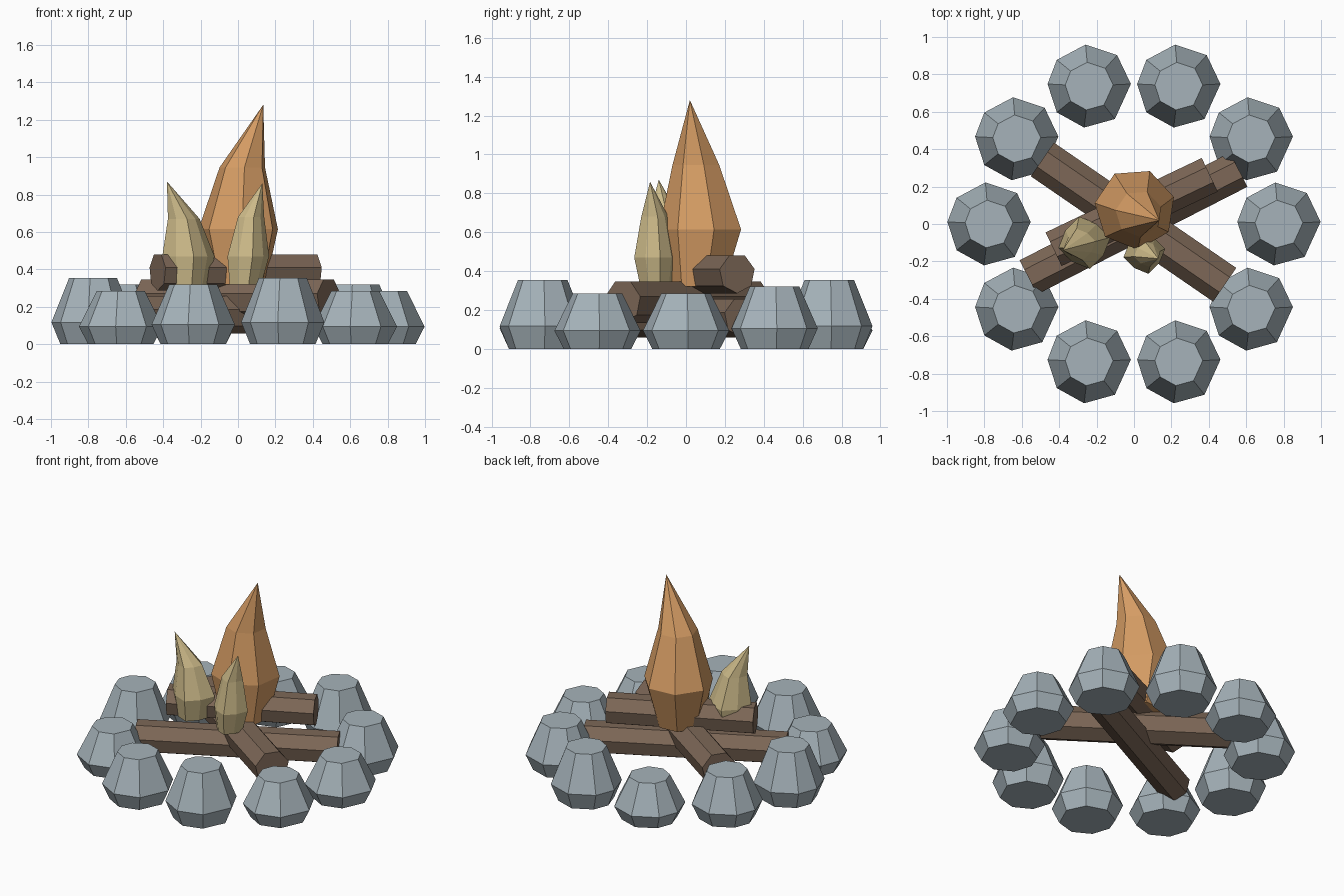
import bpy, bmesh, math
from mathutils import Vector

if "Cube" in bpy.data.objects:
    bpy.data.objects.remove(bpy.data.objects["Cube"])


def material(name, rgb):
    m = bpy.data.materials.new(name)
    m.diffuse_color = (*rgb, 1)
    m.use_nodes = True
    m.node_tree.nodes["Principled BSDF"].inputs["Base Color"].default_value = m.diffuse_color
    return m


STONE = material("grey stone", (0.38, 0.45, 0.49))
WOOD = material("brown wood", (0.205, 0.137, 0.095))
ORANGE = material("orange flame", (0.68, 0.34, 0.13))
YELLOW = material("pale yellow flame", (0.63, 0.51, 0.26))


def loft(name, rings, mat, tip=None):
    """Skin a stack of point rings; close the top with a cap or a tip."""
    bm = bmesh.new()
    vr = [[bm.verts.new(p) for p in ring] for ring in rings]
    n = len(vr[0])
    for a, b in zip(vr, vr[1:]):
        for i in range(n):
            j = (i + 1) % n
            bm.faces.new((a[i], a[j], b[j], b[i]))
    bm.faces.new(vr[0][::-1])
    if tip:
        t = bm.verts.new(tip)
        for i in range(n):
            bm.faces.new((vr[-1][i], vr[-1][(i + 1) % n], t))
    else:
        bm.faces.new(vr[-1])
    bmesh.ops.recalc_face_normals(bm, faces=bm.faces)
    me = bpy.data.meshes.new(name)
    bm.to_mesh(me)
    bm.free()
    me.materials.append(mat)
    ob = bpy.data.objects.new(name, me)
    bpy.context.collection.objects.link(ob)
    return ob


# Ring of ten faceted stones, three repeating heights
STONE_ANGLES = [math.radians(a) for a in (3, 48, 95, 141, 177, 219, 263, 308)]
for k in range(10):
    a = math.radians(36 * k)
    cx, cy = 0.775 * math.cos(a), 0.775 * math.sin(a)
    h = (0.285, 0.32, 0.355)[k % 3]
    rings = [[(cx + r * math.cos(t), cy + r * math.sin(t), h * z) for t in STONE_ANGLES]
             for r, z in ((0.175, 0), (0.223, 0.33), (0.128, 1))]
    loft(f"stone_{k + 1}", rings, STONE)


# Stacked crossing logs
def log(name, start, end, z, r, sides=7):
    p, q = Vector((*start, z)), Vector((*end, z))
    d = (q - p).normalized()
    side, up = d.cross(Vector((0, 0, 1))), Vector((0, 0, 1))
    ts = [2 * math.pi * (i + 0.25) / sides for i in range(sides)]
    loft(name, [[c + r * (math.cos(t) * side + math.sin(t) * up) for t in ts]
                for c in (p, q)], WOOD)


log("bottom_log", (-0.565, -0.285), (0.56, 0.29), 0.163, 0.105)
log("middle_log", (-0.49, 0.345), (0.485, -0.325), 0.245, 0.112)
log("top_log", (-0.43, -0.135), (0.405, 0.263), 0.388, 0.102)


# Flames: leaning faceted teardrops, rings given as (x, y, z, radius)
def flame(name, levels, tip, mat, sides, star=0.0, turn=0.0):
    rings = []
    for x, y, z, r in levels:
        ring = []
        for i in range(sides):
            t = 2 * math.pi * i / sides + turn
            s = r * (1 + star * (-1) ** i)
            ring.append((x + s * math.cos(t), y + s * math.sin(t), z))
        rings.append(ring)
    loft(name, rings, mat, tip)


flame("main_flame", [(0.01, 0.06, 0.32, 0.145), (0.005, 0.08, 0.615, 0.218),
                     (0.025, 0.055, 0.945, 0.125)], (0.135, 0.02, 1.28), ORANGE, 7, turn=0.3)
flame("left_flame", [(-0.27, -0.10, 0.32, 0.105), (-0.265, -0.10, 0.47, 0.132),
                     (-0.29, -0.11, 0.67, 0.08)], (-0.38, -0.14, 0.87), YELLOW, 8, 0.08, 0.2)
flame("right_flame", [(0.04, -0.15, 0.32, 0.08), (0.055, -0.155, 0.47, 0.105),
                      (0.07, -0.16, 0.68, 0.066)], (0.13, -0.185, 0.86), YELLOW, 8, 0.08, 0.2)
